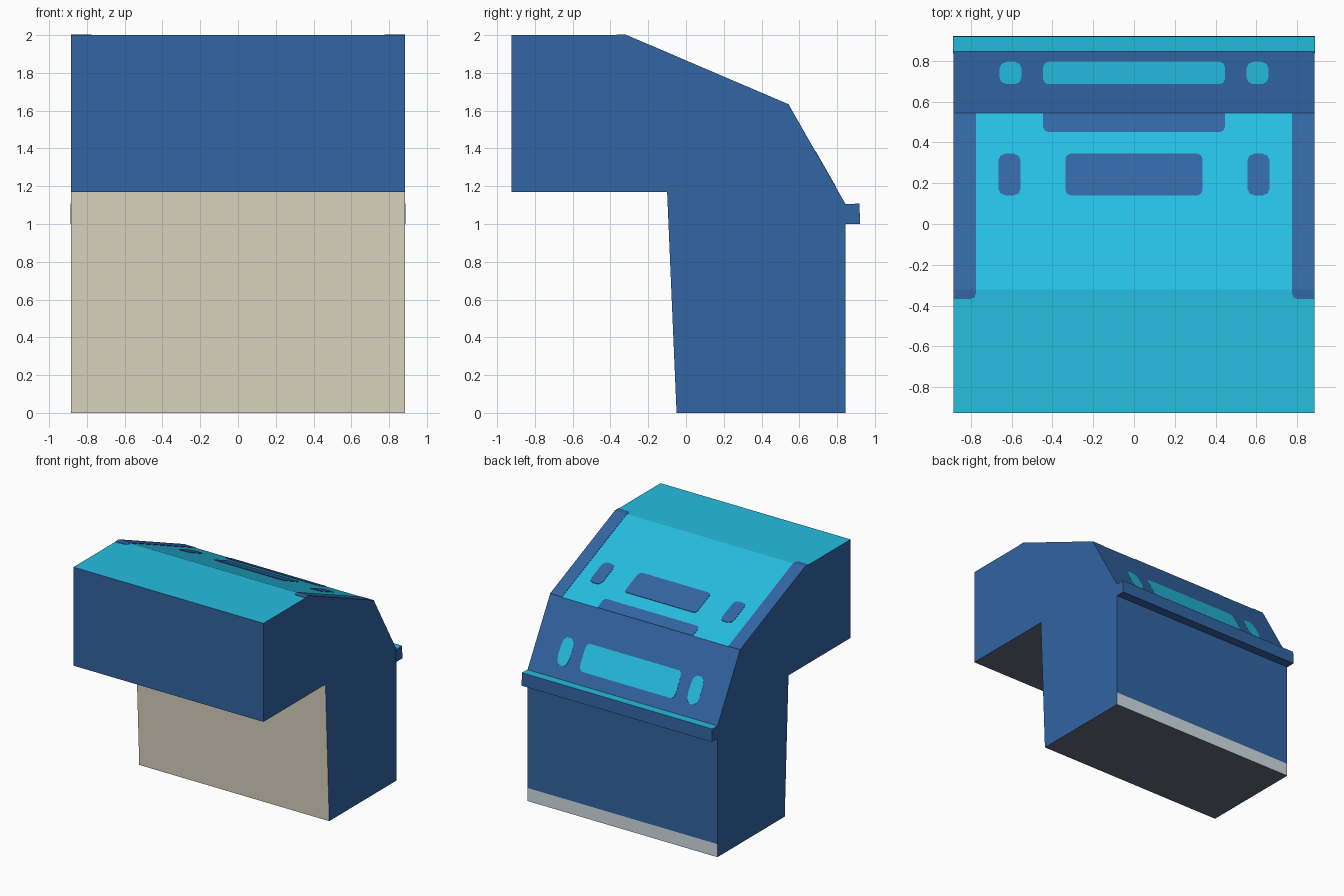
import bpy, bmesh

if "Cube" in bpy.data.objects:
    bpy.data.objects.remove(bpy.data.objects["Cube"])


def srgb(r, g, b):
    def lin(c):
        c /= 255
        return c / 12.92 if c <= 0.04045 else ((c + 0.055) / 1.055) ** 2.4
    return (lin(r), lin(g), lin(b), 1.0)


def material(name, rgb):
    m = bpy.data.materials.new(name)
    m.diffuse_color = srgb(*rgb)
    m.use_nodes = True
    m.node_tree.nodes["Principled BSDF"].inputs["Base Color"].default_value = m.diffuse_color
    return m


MATS = [material("blue", (50, 101, 163)), material("cyan", (38, 189, 225)),
        material("beige", (220, 214, 194)), material("light grey", (208, 220, 227)),
        material("charcoal", (98, 106, 122))]
BLUE, CYAN, BEIGE, GREY, DARK = range(5)
HALF = 0.885


def finish(name, bm):
    bmesh.ops.recalc_face_normals(bm, faces=bm.faces)
    me = bpy.data.meshes.new(name)
    bm.to_mesh(me)
    bm.free()
    for m in MATS:
        me.materials.append(m)
    ob = bpy.data.objects.new(name, me)
    bpy.context.collection.objects.link(ob)
    return ob


def extruded_profile(name, profile, half):
    """Profile of (y, z, colour of the edge that starts here), extruded along x."""
    bm = bmesh.new()
    left, right = [[bm.verts.new((s * half, y, z)) for y, z, _ in profile] for s in (-1, 1)]
    n = len(profile)
    bm.faces.new(left).material_index = BLUE
    bm.faces.new(right).material_index = BLUE
    for i in range(n):
        j = (i + 1) % n
        f = bm.faces.new((left[i], left[j], right[j], right[i]))
        f.material_index = profile[i][2]
    return finish(name, bm)


# Sloped surfaces: height at a given y
def roof_z(y):
    return 2.0


def slope_z(y):
    return 2.0 + (y + 0.32) * (1.63 - 2.0) / (0.545 + 0.32)


def back_z(y):
    return 1.63 + (y - 0.545) * (1.105 - 1.63) / (0.845 - 0.545)


def plate(name, x0, x1, y0, y1, surface, colour, cut=0.025, corners="abcd", lift=0.003):
    """Thin plate on a surface; named corners (a: x0y0, b: x1y0, c: x1y1, d: x0y1) are clipped."""
    pts = []
    data = (("a", x0, y0, 1, 1), ("b", x1, y0, -1, 1), ("c", x1, y1, -1, -1), ("d", x0, y1, 1, -1))
    for k, x, y, sx, sy in data:
        if k not in corners:
            pts.append((x, y))
            continue
        clip = [(x, y + sy * cut), (x + sx * cut * 0.3, y + sy * cut * 0.3), (x + sx * cut, y)]
        pts += clip if k in "ac" else clip[::-1]
    bm = bmesh.new()
    low, top = [[bm.verts.new((x, y, surface(y) + h)) for x, y in pts] for h in (-0.001, lift)]
    bm.faces.new(low)
    bm.faces.new(top)
    for i in range(len(pts)):
        j = (i + 1) % len(pts)
        bm.faces.new((low[i], low[j], top[j], top[i]))
    for f in bm.faces:
        f.material_index = colour
    return finish(name, bm)


# Main body
extruded_profile("body", [
    (-0.925, 1.17, BLUE), (-0.925, 2.0, CYAN), (-0.32, 2.0, CYAN), (0.545, 1.63, BLUE),
    (0.845, 1.105, BLUE), (0.845, 0.11, GREY), (0.845, 0.0, DARK), (-0.05, 0.0, BEIGE),
    (-0.10, 1.17, DARK)], HALF)

# Ledge along the back
extruded_profile("back_ledge", [
    (0.835, 1.105, CYAN), (0.918, 1.108, BLUE), (0.922, 1.0, BLUE), (0.835, 1.0, BLUE)], 0.886)

# Side rails on the slope, running a little onto the roof, and small windows
for side, s in (("left", -1), ("right", 1)):
    def span(a, b):
        return (a, b) if s > 0 else (-b, -a)
    plate(side + "_rail", *span(0.775, HALF), -0.32, 0.545, slope_z, BLUE, corners="")
    plate(side + "_rail_end", *span(0.775, HALF), -0.367, -0.32, roof_z, BLUE,
          corners="a" if s > 0 else "b")
    plate(side + "_slope_window", *span(0.555, 0.665), 0.14, 0.345, slope_z, BLUE, cut=0.035)
    plate(side + "_back_window", *span(0.55, 0.66), 0.685, 0.795, back_z, CYAN, cut=0.035)

# Central painted panels
plate("slope_window", -0.335, 0.335, 0.14, 0.345, slope_z, BLUE)
plate("slope_edge_panel", -0.445, 0.445, 0.45, 0.545, slope_z, BLUE, corners="ab")
plate("back_window", -0.445, 0.445, 0.685, 0.795, back_z, CYAN)
